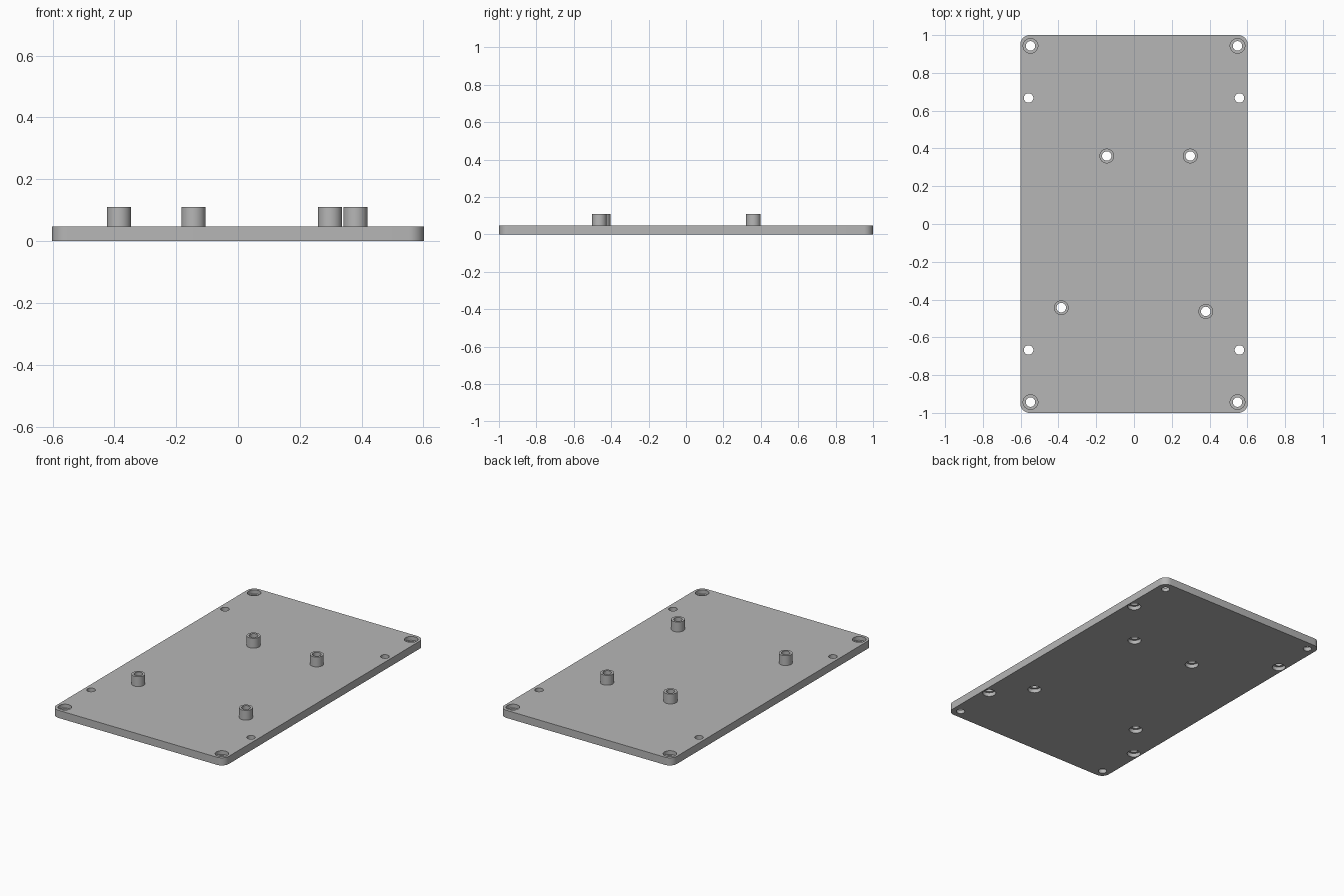
import bpy, bmesh, math
from mathutils import Matrix

cube = bpy.data.objects.get("Cube")
if cube:
    bpy.data.objects.remove(cube)

THICK, TOP = 0.048, 0.11            # plate thickness, standoff top
HOLE, BORE, POST = 0.025, 0.039, 0.039
MID = THICK / 2                     # depth of the counterbores
SEG = 48

grey = bpy.data.materials.new("light grey")
grey.use_nodes = True
tone = (0.47, 0.47, 0.47, 1)
grey.diffuse_color = tone
grey.node_tree.nodes["Principled BSDF"].inputs["Base Color"].default_value = tone


def finish(bm, name):
    bmesh.ops.recalc_face_normals(bm, faces=bm.faces)
    mesh = bpy.data.meshes.new(name)
    bm.to_mesh(mesh)
    bm.free()
    mesh.materials.append(grey)
    ob = bpy.data.objects.new(name, mesh)
    bpy.context.collection.objects.link(ob)
    return ob


def smooth(ob):
    bpy.ops.object.select_all(action='DESELECT')
    ob.select_set(True)
    bpy.context.view_layer.objects.active = ob
    bpy.ops.object.shade_smooth_by_angle(angle=math.radians(30))


def lathe(bm, profile, x, y, closed=False):
    """Revolve (radius, z) points around the vertical axis at x, y."""
    rings = []
    for r, z in profile:
        ring = bmesh.ops.create_circle(
            bm, segments=SEG, radius=r, cap_ends=False,
            matrix=Matrix.Translation((x, y, z)))["verts"]
        rings.append(ring)
    pairs = list(zip(rings, rings[1:]))
    if closed:
        pairs.append((rings[-1], rings[0]))
    for a, b in pairs:
        for i in range(SEG):
            j = (i + 1) % SEG
            bm.faces.new((a[i], a[j], b[j], b[i]))
    if not closed:
        bm.faces.new(rings[0])
        bm.faces.new(rings[-1])


posts = [(-0.144, 0.36), (0.298, 0.36), (-0.385, -0.443), (0.38, -0.463)]
signs = [(sx, sy) for sx in (-1, 1) for sy in (-1, 1)]
corners = [(0.548 * sx, 0.943 * sy) for sx, sy in signs]
sides = [(0.558 * sx, 0.667 * sy) for sx, sy in signs]

# Base plate with rounded vertical corners
bm = bmesh.new()
bmesh.ops.create_cube(bm, size=1, matrix=Matrix.Translation((0, 0, MID))
                      @ Matrix.Diagonal((1.204, 2, THICK, 1)))
upright = [e for e in bm.edges if abs(e.verts[0].co.z - e.verts[1].co.z) > MID]
bmesh.ops.bevel(bm, geom=upright, offset=0.05, segments=10, profile=0.5,
                affect='EDGES')
plate = finish(bm, "base_plate")

# Stepped cutters: corners recessed from above, the rest from below
bm = bmesh.new()
for x, y in corners:
    lathe(bm, [(HOLE, -0.1), (HOLE, MID), (BORE, MID), (BORE, 0.2)], x, y)
for x, y in sides + posts:
    lathe(bm, [(BORE, -0.1), (BORE, MID), (HOLE, MID), (HOLE, 0.2)], x, y)
cutter = finish(bm, "hole_cutter")
cutter.hide_render = True

mod = plate.modifiers.new("holes", 'BOOLEAN')
mod.operation = 'DIFFERENCE'
mod.solver = 'EXACT'
mod.object = cutter
bpy.context.view_layer.objects.active = plate
plate.select_set(True)
bpy.ops.object.modifier_apply(modifier=mod.name)
bpy.data.objects.remove(cutter)
smooth(plate)

# Hollow standoffs
for n, (x, y) in enumerate(posts, 1):
    bm = bmesh.new()
    lathe(bm, [(HOLE, THICK), (POST, THICK), (POST, TOP), (HOLE, TOP)],
          x, y, closed=True)
    smooth(finish(bm, f"standoff_{n}"))
